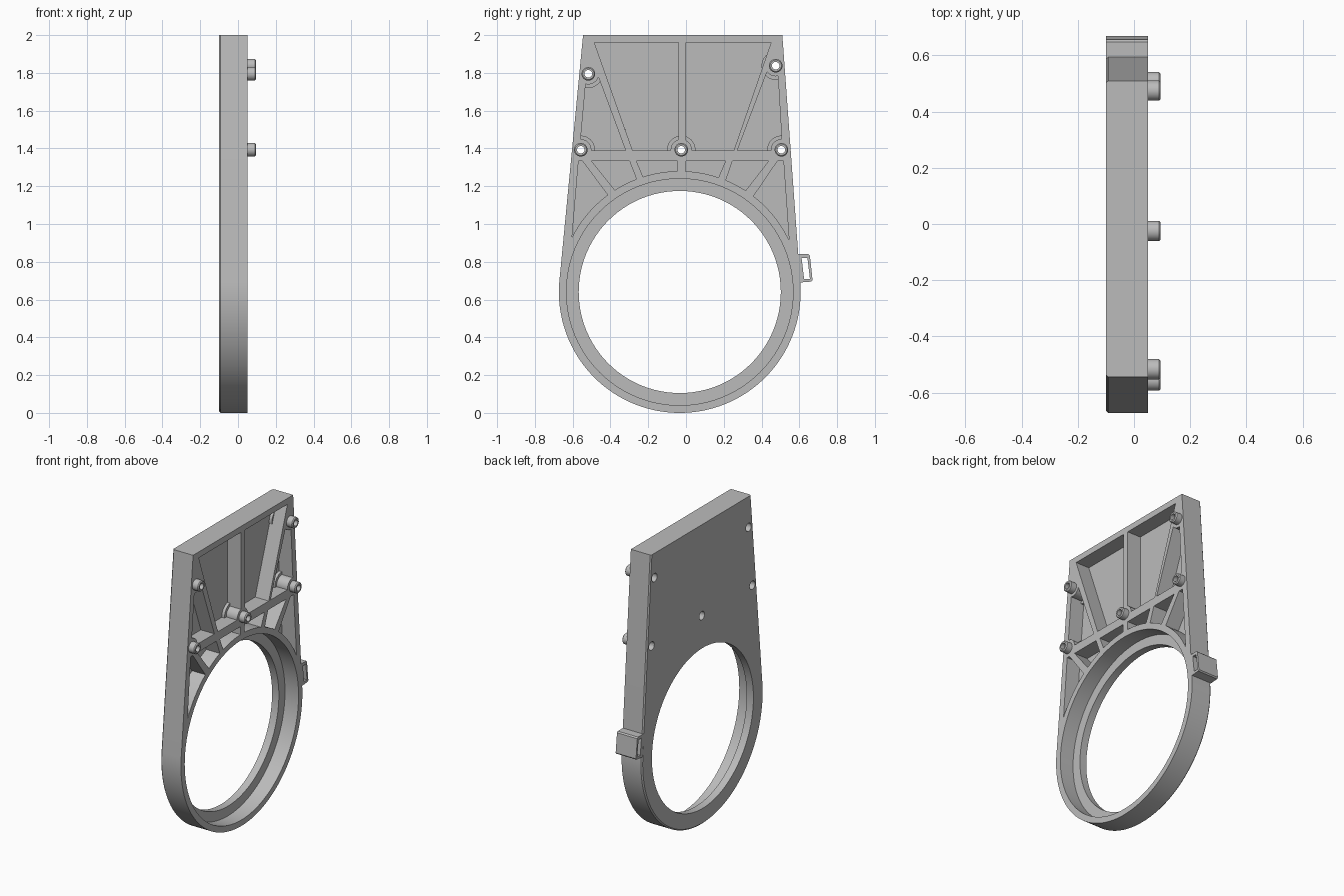
import bpy, bmesh, math
from mathutils import Vector

cube = bpy.data.objects.get("Cube")
if cube:
    bpy.data.objects.remove(cube)

CY, CZ, R = -0.033, 0.64, 0.64           # ring centre and outer radius
BACK, FLOOR, FACE, TIP = -0.1, -0.05, 0.05, 0.095
BOSSES = [(-0.517, 1.795), (0.475, 1.838), (-0.557, 1.393), (-0.025, 1.393), (0.505, 1.393)]

grey = bpy.data.materials.new("mid grey")
grey.use_nodes = True
colour = (0.5, 0.5, 0.5, 1)
grey.diffuse_color = colour
grey.node_tree.nodes["Principled BSDF"].inputs["Base Color"].default_value = colour


def arc(radius, start, end, n=24, y=CY, z=CZ):
    angles = [math.radians(start + (end - start) * i / n) for i in range(n + 1)]
    return [(y + radius * math.cos(a), z + radius * math.sin(a)) for a in angles]


def circle(radius, y=CY, z=CZ, n=96):
    return arc(radius, 0, 360, n, y, z)[:-1]


def make(name, solids):
    """Each solid is a list of (x, outline) sections, lofted and capped."""
    bm = bmesh.new()
    for sections in solids:
        rings = [[bm.verts.new((x, y, z)) for y, z in pts] for x, pts in sections]
        n = len(rings[0])
        for a, b in zip(rings, rings[1:]):
            for i in range(n):
                j = (i + 1) % n
                bm.faces.new((a[i], a[j], b[j], b[i]))
        bm.faces.new(rings[0][::-1])
        bm.faces.new(rings[-1])
    bmesh.ops.recalc_face_normals(bm, faces=bm.faces)
    mesh = bpy.data.meshes.new(name)
    bm.to_mesh(mesh)
    bm.free()
    mesh.materials.append(grey)
    obj = bpy.data.objects.new(name, mesh)
    bpy.context.scene.collection.objects.link(obj)
    return obj


def prism(pts, x0, x1):
    return [(x0, pts), (x1, pts)]


def cut(target, cutter):
    """Subtract the cutter, bake the result and discard the cutter."""
    mod = target.modifiers.new("cut", 'BOOLEAN')
    mod.operation, mod.solver, mod.object = 'DIFFERENCE', 'EXACT', cutter
    cutter.hide_render = True
    graph = bpy.context.evaluated_depsgraph_get()
    mesh = bpy.data.meshes.new_from_object(target.evaluated_get(graph))
    target.modifiers.clear()
    target.data = mesh
    bpy.data.objects.remove(cutter)


def smooth(obj):
    bpy.ops.object.select_all(action='DESELECT')
    obj.select_set(True)
    bpy.context.view_layer.objects.active = obj
    bpy.ops.object.shade_smooth_by_angle(angle=math.radians(25))


def outline(inset=0):
    """Tapered top running tangent into the round ring."""
    r = R - inset
    left, right = (-0.545 + inset, 2), (0.51 - inset, 2)
    ends = []
    for (y, z), side in ((left, 1), (right, -1)):
        d = Vector((y - CY, z - CZ))
        ends.append(math.degrees(math.atan2(d.y, d.x) + side * math.acos(r / d.length)))
    return [right, left] + arc(r, ends[0], ends[1] + 360, 96)


# Body with a small chamfer along the back edge
body = make("mount_plate", [[(BACK, outline(0.008)), (BACK + 0.008, outline()), (FACE, outline())]])

# Upper pockets, leaving a pillar and a low collar around every boss
TOP, RIB = 1.96, 1.39
upper = [
    [(-0.485, TOP), (-0.04, TOP), (-0.04, RIB), (-0.283, RIB)],
    [(0, TOP), (0.45, TOP), (0.253, RIB), (0, RIB)],
    [(-0.527, 1.79), (-0.468, 1.79), (-0.32, RIB), (-0.563, RIB)],
    [(0.484, 1.835), (0.44, 1.835), (0.272, RIB), (0.51, RIB)],
]
pockets = make("upper_pockets", [prism(p, FLOOR, FACE + 0.1) for p in upper])
for radius, x1 in ((0.056, FACE + 0.2), (0.075, FLOOR + 0.02)):
    cut(pockets, make("pillars", [prism(circle(radius, y, z, 40), BACK, x1) for y, z in BOSSES]))
cut(body, pockets)

# Lower pockets between the cross rib and the ring: top edge span, arc span
lower = [(-0.569, -0.548, 126.6, 153), (-0.5, -0.299, 111, 122.5), (-0.262, -0.045, 91, 107.7),
         (0, 0.209, 71.3, 87.2), (0.246, 0.437, 57, 67.6), (0.484, 0.516, 25.3, 52.4)]
cut(body, make("lower_pockets", [
    prism([(y1, 1.333), (y0, 1.333)] + arc(R, a1, a0, 12), FLOOR, FACE + 0.1)
    for y0, y1, a0, a1 in lower]))

# Stepped ring opening
cut(body, make("ring_opening", [[
    (BACK - 0.1, circle(0.535)), (FLOOR, circle(0.535)),
    (FLOOR, circle(0.6)), (FACE + 0.1, circle(0.6))]]))

# Screw holes, wider at the back
cut(body, make("screw_holes", [[
    (BACK - 0.1, circle(0.028, y, z, 32)), (FLOOR, circle(0.028, y, z, 32)),
    (FLOOR, circle(0.02, y, z, 32)), (FACE + 0.1, circle(0.02, y, z, 32))] for y, z in BOSSES]))
smooth(body)

# Hollow bosses with chamfered tips
for i, (y, z) in enumerate(BOSSES):
    boss = make(f"boss_{i + 1}", [[
        (FACE, circle(0.036, y, z, 32)), (TIP - 0.006, circle(0.036, y, z, 32)),
        (TIP, circle(0.03, y, z, 32))]])
    cut(boss, make("boss_bore", [prism(circle(0.02, y, z, 32), FACE - 0.1, TIP + 0.1)]))
    smooth(boss)

# Side loop for a strap
loop = make("strap_loop", [prism(
    [(0.585, 0.84), (0.648, 0.84), (0.656, 0.832), (0.67, 0.703), (0.663, 0.695), (0.6, 0.69)], BACK, FACE)])
cut(loop, make("loop_slot", [prism(
    [(0.612, 0.82), (0.643, 0.82), (0.656, 0.71), (0.625, 0.71)], BACK - 0.1, FACE + 0.1)]))
